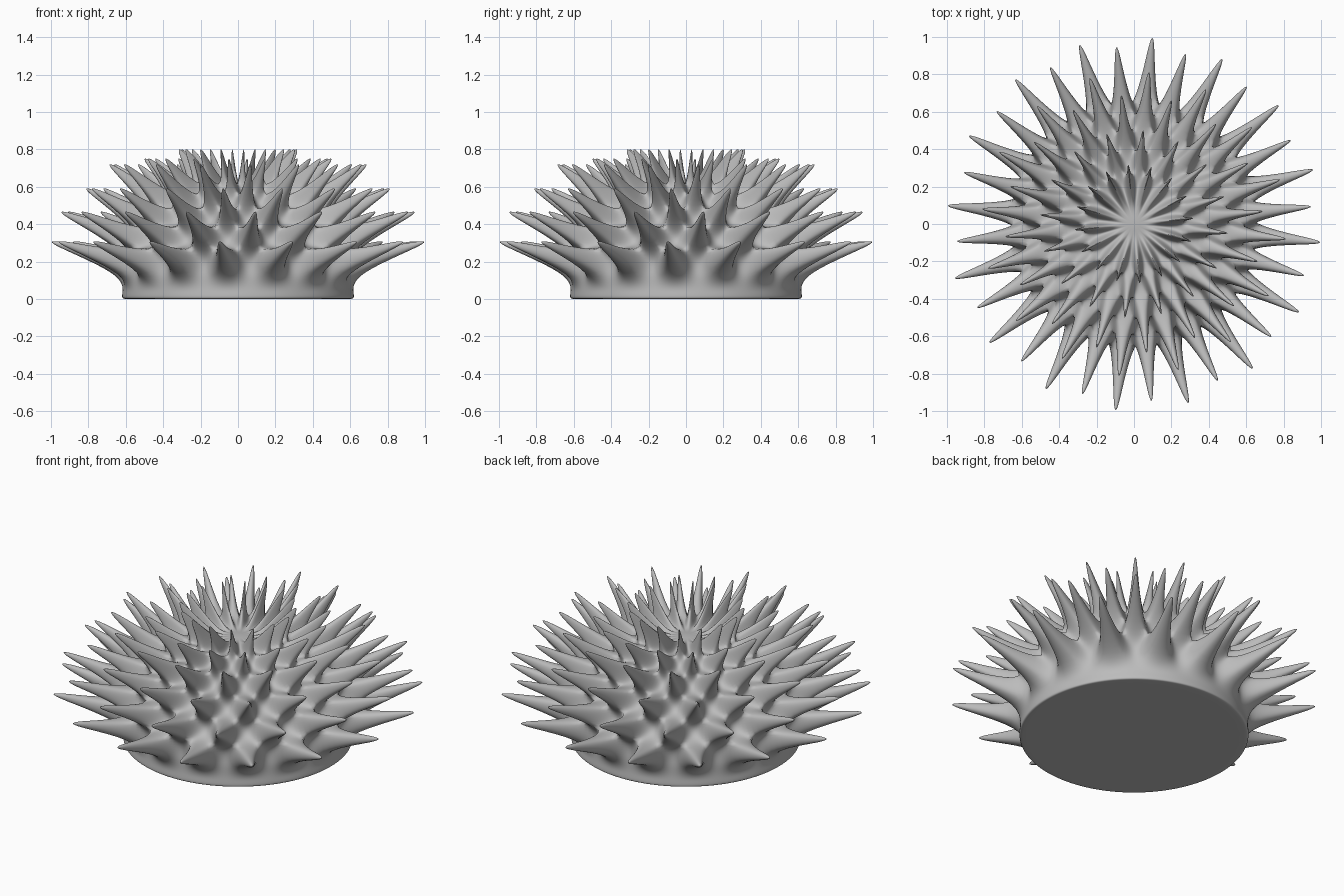
import bpy, bmesh, math
from mathutils import Vector

if "Cube" in bpy.data.objects:
    bpy.data.objects.remove(bpy.data.objects["Cube"])

SEG, R = 32, 0.624
STEP = 2 * math.pi / SEG

# Side profile of the dome: flat underside, tight rim, then sphere latitudes
profile = [(0.59, 0.0), (R, 0.0), (R, 0.02)]
profile += [(R * math.cos(k * STEP), R * math.sin(k * STEP)) for k in range(1, 8)]

# Spike tip (radius, height) for each latitude band, lowest first
tips = [(1.0, 0.305), (0.95, 0.465), (0.815, 0.59),
        (0.69, 0.72), (0.50, 0.75), (0.315, 0.80)]

bm = bmesh.new()

# Dome surface
rings = [[bm.verts.new((r * math.cos(i * STEP), r * math.sin(i * STEP), z))
          for i in range(SEG)] for r, z in profile]
bands = []
for low, high in zip(rings, rings[1:]):
    bands.append([bm.faces.new((low[i], low[(i + 1) % SEG],
                                high[(i + 1) % SEG], high[i])) for i in range(SEG)])
pole = bm.verts.new((0, 0, R))
for i in range(SEG):
    bm.faces.new((rings[-1][i], rings[-1][(i + 1) % SEG], pole))
bm.faces.new(rings[0][::-1])

# Spikes: pull out every other face in a checkerboard
for j, (tip_r, tip_z) in enumerate(tips, 1):
    for i in range(SEG):
        if (i + j) % 2:
            continue
        face = bands[j + 2][i]
        a = (i + 0.5) * STEP
        base = face.calc_center_median()
        goal = Vector((tip_r * math.cos(a), tip_r * math.sin(a), tip_z))
        goal = base + (goal - base) / 0.92      # allow for smoothing shrinkage
        cap = bmesh.ops.extrude_discrete_faces(bm, faces=[face])["faces"][0]
        for v in cap.verts:
            v.co = goal + (v.co - base) * 0.2

bmesh.ops.recalc_face_normals(bm, faces=bm.faces[:])
mesh = bpy.data.meshes.new("spiky_dome")
bm.to_mesh(mesh)
bm.free()
mesh.shade_smooth()

dome = bpy.data.objects.new("spiky_dome", mesh)
bpy.context.collection.objects.link(dome)

# Rounded, blended surface
sub = dome.modifiers.new("smoothing", 'SUBSURF')
sub.levels = sub.render_levels = 3

grey = bpy.data.materials.new("plain grey")
grey.diffuse_color = (0.5, 0.5, 0.5, 1)
grey.use_nodes = True
grey.node_tree.nodes["Principled BSDF"].inputs["Base Color"].default_value = grey.diffuse_color
mesh.materials.append(grey)
